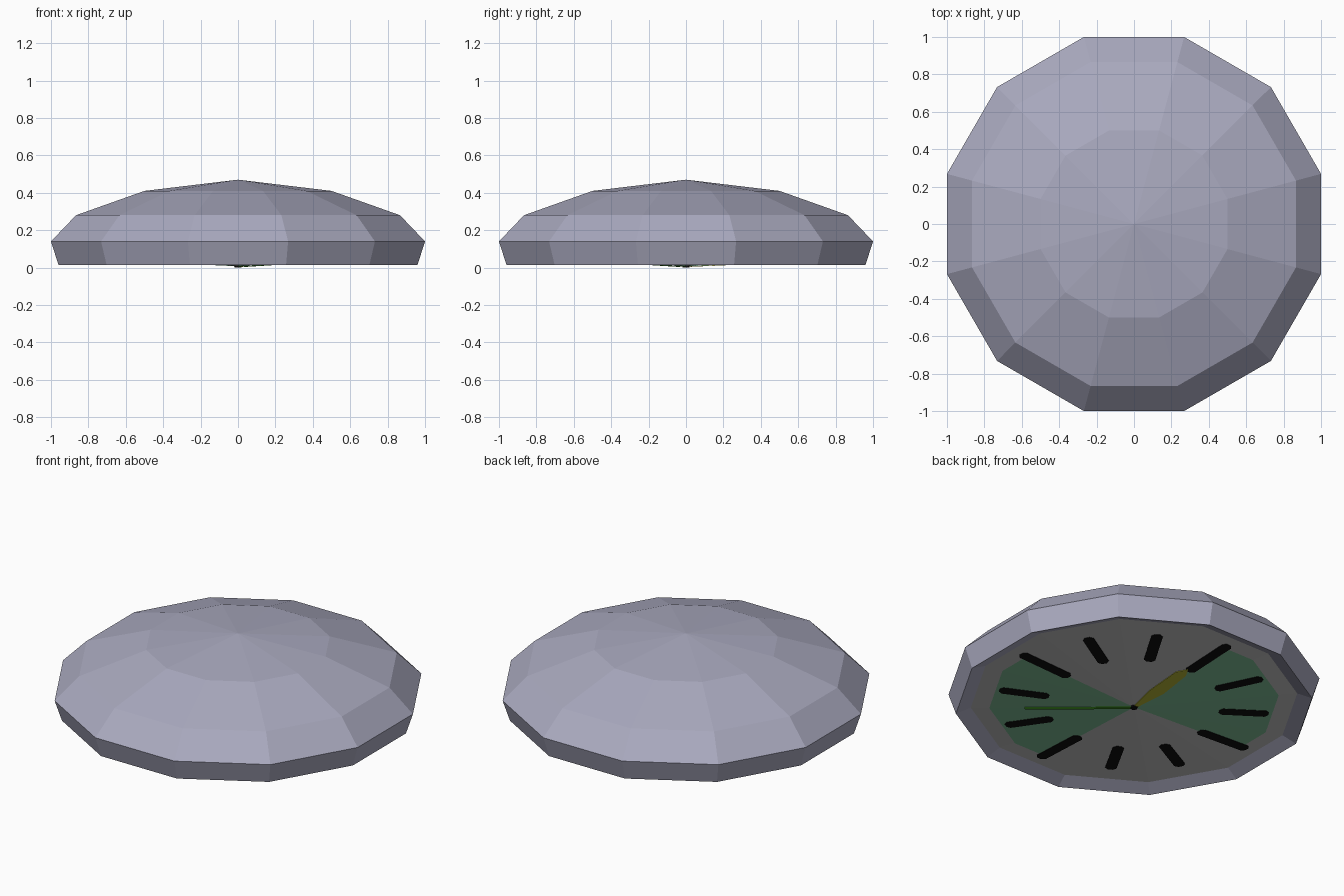
import bpy, bmesh, math
from math import sin, cos, radians

if "Cube" in bpy.data.objects:
    bpy.data.objects.remove(bpy.data.objects["Cube"])

SIDES = 12
K = 1 / cos(radians(15))          # apothem -> corner radius


def material(name, rgb):
    m = bpy.data.materials.new(name)
    m.diffuse_color = (*rgb, 1)
    m.use_nodes = True
    m.node_tree.nodes["Principled BSDF"].inputs["Base Color"].default_value = m.diffuse_color
    return m


LAVENDER = material("lavender_grey", (0.40, 0.40, 0.52))
GREY = material("dial_grey", (0.53, 0.53, 0.53))
GREEN = material("dial_green", (0.21, 0.50, 0.30))
BLACK = material("black", (0.004, 0.004, 0.004))
YELLOW = material("olive_yellow", (0.44, 0.44, 0.034))
BRIGHT = material("hand_green", (0.067, 0.38, 0.023))


def finish(name, bm, mat, recalc=True):
    if recalc:
        bmesh.ops.recalc_face_normals(bm, faces=bm.faces)
    me = bpy.data.meshes.new(name)
    bm.to_mesh(me)
    bm.free()
    me.materials.append(mat)
    ob = bpy.data.objects.new(name, me)
    bpy.context.collection.objects.link(ob)
    return ob


def dial_z(apothem):
    # the dial is a shallow cone whose tip points down
    return 0.010 + 0.045 * apothem


def ring(bm, apothem, z):
    return [bm.verts.new((apothem * K * cos(radians(15 + 30 * i)),
                          apothem * K * sin(radians(15 + 30 * i)), z))
            for i in range(SIDES)]


# Domed case with a sloped lip around the dial
bm = bmesh.new()
apex = bm.verts.new((0, 0, 0.47))
profile = [(0.5, 0.41), (0.866, 0.28), (1.0, 0.14), (0.96, 0.015), (0.88, dial_z(0.88))]
rings = [ring(bm, a, z) for a, z in profile]
for i in range(SIDES):
    j = (i + 1) % SIDES
    bm.faces.new((apex, rings[0][i], rings[0][j]))
    for a, b in zip(rings, rings[1:]):
        bm.faces.new((a[i], b[i], b[j], a[j]))
# Grey dial closes the underside of the case
tip = bm.verts.new((0, 0, dial_z(0)))
for i in range(SIDES):
    f = bm.faces.new((tip, rings[-1][i], rings[-1][(i + 1) % SIDES]))
    f.material_index = 1
case = finish("case_and_dial", bm, LAVENDER)
case.data.materials.append(GREY)

# Two green quadrants painted on the dial
for name, start in (("green_quadrant_left", -90), ("green_quadrant_right", 90)):
    bm = bmesh.new()
    c = bm.verts.new((0, 0, dial_z(0) - 0.003))
    edge = []
    for d in (0, 15, 45, 75, 90):
        r = 0.78 if d in (0, 90) else 0.78 * K
        t = radians(start + d)
        edge.append(bm.verts.new((r * cos(t), r * sin(t), dial_z(0.78) - 0.003)))
    for a, b in zip(edge, edge[1:]):
        bm.faces.new((c, b, a))   # facing down
    finish(name, bm, GREEN, recalc=False)


def plate(name, outline, angle, drop, mat):
    # thin plate lying along the dial; outline is (along, across)
    bm = bmesh.new()
    t = radians(angle)
    layers = []
    for off in (drop, drop - 0.003):
        layers.append([bm.verts.new((a * cos(t) - w * sin(t), a * sin(t) + w * cos(t),
                                     dial_z(a) - off)) for a, w in outline])
    bm.faces.new(layers[0])
    bm.faces.new(layers[1])
    n = len(outline)
    for i in range(n):
        j = (i + 1) % n
        bm.faces.new((layers[0][i], layers[0][j], layers[1][j], layers[1][i]))
    return finish(name, bm, mat)


# Twelve hour marks with clipped ends, longer at the quarters
for h in range(12):
    r0, r1 = (0.47, 0.82) if h % 3 == 0 else (0.48, 0.76)
    w, c = 0.032, 0.018
    plate(f"hour_mark_{h + 1}",
          [(r0, -w + c), (r0 + c, -w), (r1 - c, -w), (r1, -w + c),
           (r1, w - c), (r1 - c, w), (r0 + c, w), (r0, w - c)],
          30 * h, 0.0055, BLACK)

# Hour hand (broad) and minute hand (thin)
plate("hour_hand", [(0.02, -0.012), (0.19, -0.04), (0.43, -0.04), (0.49, 0.0),
                    (0.43, 0.03), (0.21, 0.045), (0.02, 0.012)], 88, 0.007, YELLOW)
plate("minute_hand", [(0.0, -0.012), (0.61, -0.010), (0.61, 0.010), (0.0, 0.012)],
      -45, 0.0085, BRIGHT)

# Centre pivot
bm = bmesh.new()
bmesh.ops.create_cone(bm, cap_ends=True, segments=8, radius1=0.02, radius2=0.02, depth=0.012)
bmesh.ops.translate(bm, verts=bm.verts, vec=(0, 0, 0.006))
finish("pivot", bm, BLACK)
